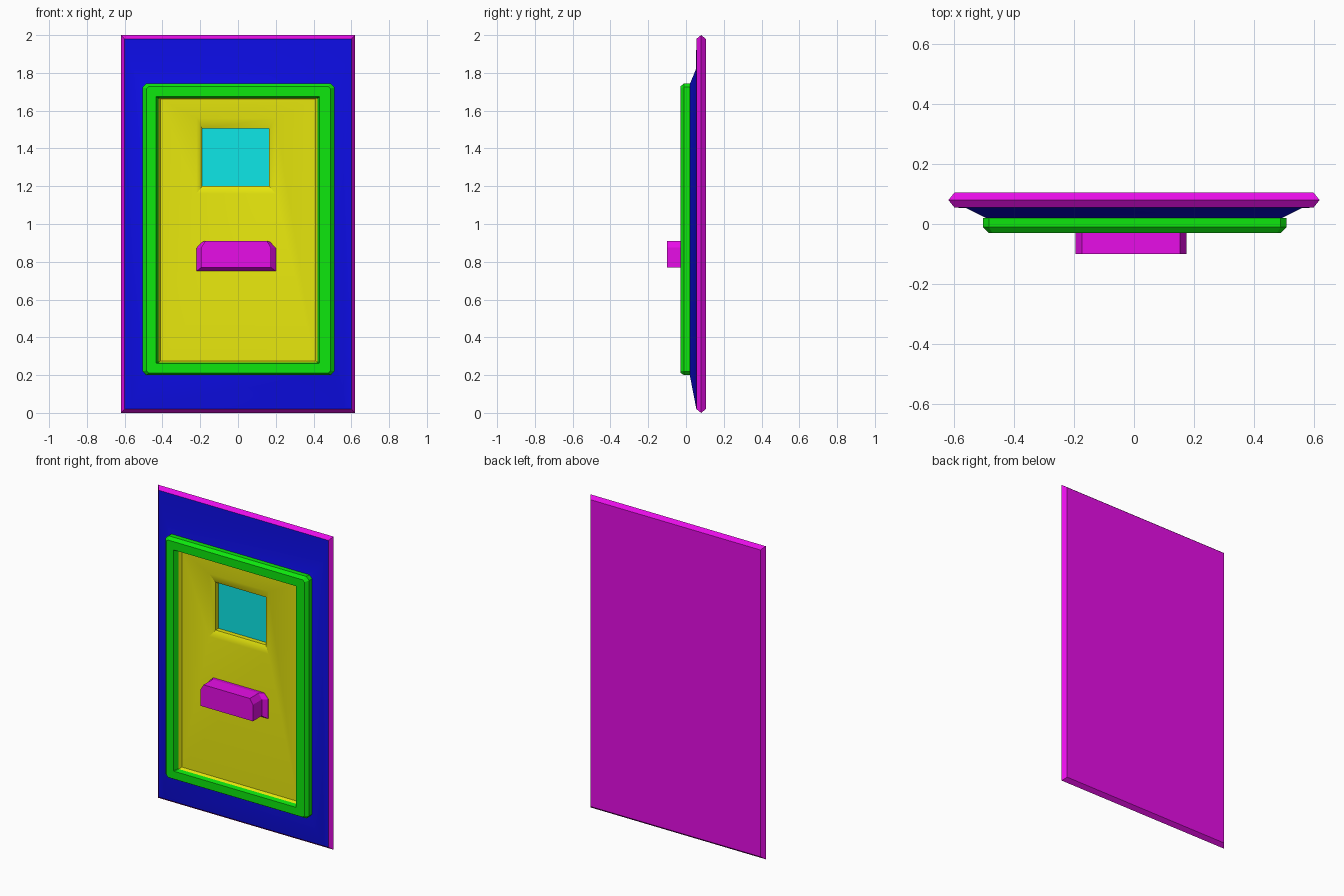
import bpy, bmesh, math

cube = bpy.data.objects.get("Cube")
if cube:
    bpy.data.objects.remove(cube, do_unlink=True)


def material(name, r, g, b):
    m = bpy.data.materials.new(name)
    m.use_nodes = True
    m.diffuse_color = (r, g, b, 1)
    bsdf = next(n for n in m.node_tree.nodes if n.type == 'BSDF_PRINCIPLED')
    bsdf.inputs["Base Color"].default_value = (r, g, b, 1)
    return m


HIGH, LOW = 0.8, 0.004
magenta = material("magenta", HIGH, LOW, HIGH)
blue = material("blue", LOW, LOW, HIGH)
green = material("green", LOW, HIGH, LOW)
yellow = material("yellow", HIGH, HIGH, LOW)
cyan = material("cyan", LOW, HIGH, HIGH)


def rect(x0, x1, z0, z1, y, c=0):
    """Upright rectangle loop at depth y; c cuts the corners."""
    if not c:
        pts = [(x0, z0), (x1, z0), (x1, z1), (x0, z1)]
    else:
        pts = [(x0 + c, z0), (x1 - c, z0), (x1, z0 + c), (x1, z1 - c),
               (x1 - c, z1), (x0 + c, z1), (x0, z1 - c), (x0, z0 + c)]
    return [(x, y, z) for x, z in pts]


def loft(name, loops, mat, cap_back=False, cap_front=False, smooth=False):
    """Bridge loops from back/outside to front/inside."""
    bm = bmesh.new()
    rings = [[bm.verts.new(p) for p in loop] for loop in loops]
    for a, b in zip(rings, rings[1:]):
        for i in range(len(a)):
            j = (i + 1) % len(a)
            bm.faces.new((a[i], a[j], b[j], b[i]))
    if cap_back:
        bm.faces.new(rings[0][::-1])
    if cap_front:
        bm.faces.new(rings[-1])
    mesh = bpy.data.meshes.new(name)
    bm.to_mesh(mesh)
    bm.free()
    mesh.materials.append(mat)
    obj = bpy.data.objects.new(name, mesh)
    bpy.context.collection.objects.link(obj)
    if smooth:
        bpy.ops.object.select_all(action='DESELECT')
        obj.select_set(True)
        bpy.context.view_layer.objects.active = obj
        bpy.ops.object.shade_smooth_by_angle(angle=math.radians(40))
    return obj


# Backing slab with a pointed rim
loft("backing_slab", [
    rect(-0.6, 0.6, 0.02, 1.98, 0.105),
    rect(-0.62, 0.62, 0, 2, 0.08),
    rect(-0.6, 0.6, 0.02, 1.98, 0.055),
], magenta, cap_back=True)

# Surround rising toward the frame
loft("surround", [
    rect(-0.6, 0.6, 0.02, 1.98, 0.055),
    rect(-0.56, 0.56, 0.03, 1.82, 0.053),
    rect(-0.49, 0.49, 0.21, 1.735, 0.018),
    rect(-0.43, 0.43, 0.26, 1.68, 0.018),
], blue, smooth=True)

# Raised frame with chamfered edges
loft("frame", [
    rect(-0.505, 0.51, 0.2, 1.745, 0.02, 0.02),
    rect(-0.505, 0.51, 0.2, 1.745, -0.01, 0.02),
    rect(-0.485, 0.49, 0.212, 1.728, -0.03, 0.012),
    rect(-0.435, 0.432, 0.262, 1.675, -0.03, 0.003),
    rect(-0.42, 0.42, 0.268, 1.668, 0.0, 0.003),
], green)

# Door panel dipping in toward the window opening
loft("door_panel", [
    rect(-0.423, 0.423, 0.266, 1.67, 0.0),
    rect(-0.41, 0.41, 0.275, 1.662, 0.02),
    rect(-0.22, 0.2, 1.16, 1.56, 0.022),
    rect(-0.19, 0.165, 1.2, 1.505, 0.045),
    rect(-0.19, 0.165, 1.2, 1.505, 0.075),
], yellow, smooth=True)

# Window pane
loft("window_pane", [rect(-0.19, 0.165, 1.2, 1.505, 0.074)], cyan, cap_front=True)


def handle_loop(x0, x1, z0, shoulder, top, cut, y):
    pts = [(x0, z0), (x1, z0), (x1, shoulder),
           (x1 - cut, top), (x0 + cut, top), (x0, shoulder)]
    return [(x, y, z) for x, z in pts]


# Handle block flaring out to the panel
loft("handle", [
    handle_loop(-0.22, 0.2, 0.75, 0.872, 0.905, 0.03, 0.025),
    handle_loop(-0.22, 0.2, 0.75, 0.872, 0.905, 0.03, 0.015),
    handle_loop(-0.195, 0.175, 0.77, 0.875, 0.91, 0.022, -0.01),
    handle_loop(-0.195, 0.175, 0.77, 0.875, 0.91, 0.022, -0.1),
], magenta, cap_back=True, cap_front=True)
